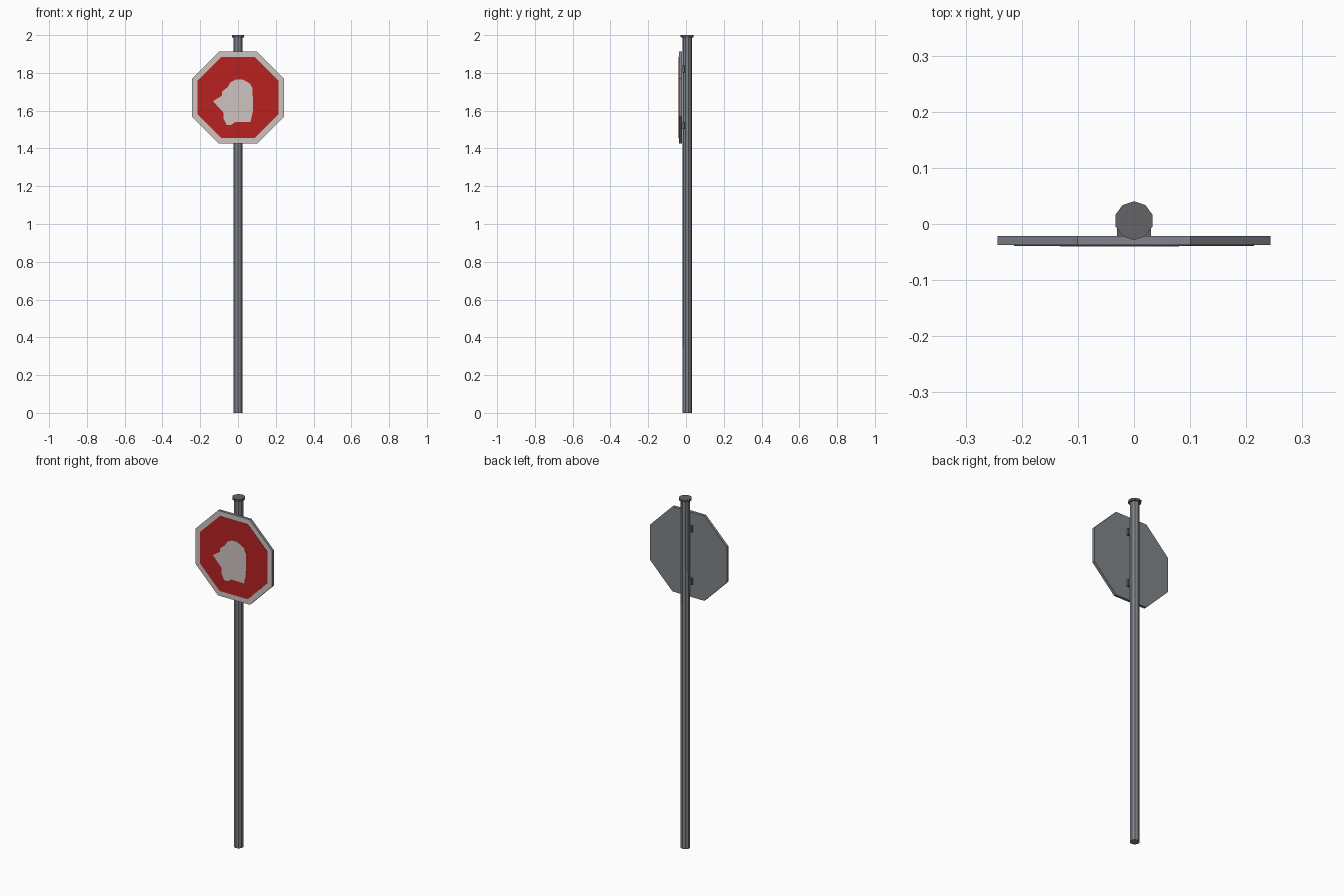
import bpy, bmesh, math
from mathutils import Vector

cube = bpy.data.objects.get("Cube")
if cube:
    bpy.data.objects.remove(cube, do_unlink=True)


def material(name, rgb):
    m = bpy.data.materials.new(name)
    m.use_nodes = True
    m.diffuse_color = (*rgb, 1)
    node = next(n for n in m.node_tree.nodes if n.type == 'BSDF_PRINCIPLED')
    node.inputs["Base Color"].default_value = (*rgb, 1)
    return m


steel = material("galvanised grey", (0.22, 0.235, 0.255))
dark = material("dark grey", (0.13, 0.13, 0.14))
red = material("sign red", (0.48, 0.016, 0.016))
white = material("sign white", (0.62, 0.55, 0.53))

POLE_Y = 0.006
SIGN_Z = 1.669


def finish(name, bm, *mats):
    bmesh.ops.recalc_face_normals(bm, faces=bm.faces)
    me = bpy.data.meshes.new(name)
    bm.to_mesh(me)
    bm.free()
    for m in mats:
        me.materials.append(m)
    ob = bpy.data.objects.new(name, me)
    bpy.context.collection.objects.link(ob)
    return ob


def turned(name, profile, mat, sides=10):
    """Closed solid of stacked rings given as (radius, z)."""
    bm = bmesh.new()
    rings = []
    for r, z in profile:
        angles = [math.pi / 2 + math.tau * i / sides for i in range(sides)]
        rings.append([bm.verts.new((r * math.cos(a), POLE_Y + r * math.sin(a), z)) for a in angles])
    for low, high in zip(rings, rings[1:]):
        for i in range(sides):
            j = (i + 1) % sides
            bm.faces.new((low[i], low[j], high[j], high[i]))
    bm.faces.new(rings[0])
    bm.faces.new(rings[-1])
    return finish(name, bm, mat)


def plate(name, outline, front, back, *mats):
    """Extrude an (x, z) outline along y; the second material goes on the front."""
    bm = bmesh.new()
    face = bm.faces.new([bm.verts.new((x, front, z)) for x, z in outline])
    out = bmesh.ops.extrude_face_region(bm, geom=[face], use_keep_orig=True)
    moved = [v for v in out["geom"] if isinstance(v, bmesh.types.BMVert)]
    bmesh.ops.translate(bm, verts=moved, vec=Vector((0, back - front, 0)))
    bmesh.ops.recalc_face_normals(bm, faces=bm.faces)
    for f in bm.faces:
        if len(mats) > 1 and f.normal.y < -0.5:
            f.material_index = 1
    return finish(name, bm, *mats)


def octagon(apothem):
    r = apothem / math.cos(math.pi / 8)
    angles = [math.pi / 8 + math.pi / 4 * i for i in range(8)]
    return [(r * math.cos(a), SIGN_Z + r * math.sin(a)) for a in angles]


# Pole and cap
turned("pole", [(0.0255, 0), (0.025, 1.99)], steel)
turned("pole_cap", [(0.033, 1.988), (0.0345, 1.991), (0.0345, 2.0)], dark)

# Sign panel with white border, red field and pale hand-like patch
plate("sign_panel", octagon(0.243), -0.0375, -0.0215, steel, white)
plate("red_field", octagon(0.214), -0.0392, -0.037, red)
patch = [(-0.01, 1.765), (0.024, 1.765), (0.062, 1.745), (0.077, 1.72), (0.08, 1.6),
         (0.066, 1.54), (-0.015, 1.54), (-0.035, 1.525), (-0.06, 1.525), (-0.077, 1.56),
         (-0.077, 1.59), (-0.1, 1.615), (-0.132, 1.65), (-0.085, 1.68), (-0.085, 1.7),
         (-0.055, 1.725), (-0.04, 1.75)]
plate("pale_patch", patch, -0.04, -0.039, white)

# Brackets joining the panel to the pole
for label, z in (("upper", 1.82), ("lower", 1.52)):
    w, h = 0.03, 0.018
    box = [(-w, z - h), (w, z - h), (w, z + h), (-w, z + h)]
    plate(label + "_bracket", box, -0.0215, -0.009, dark)
